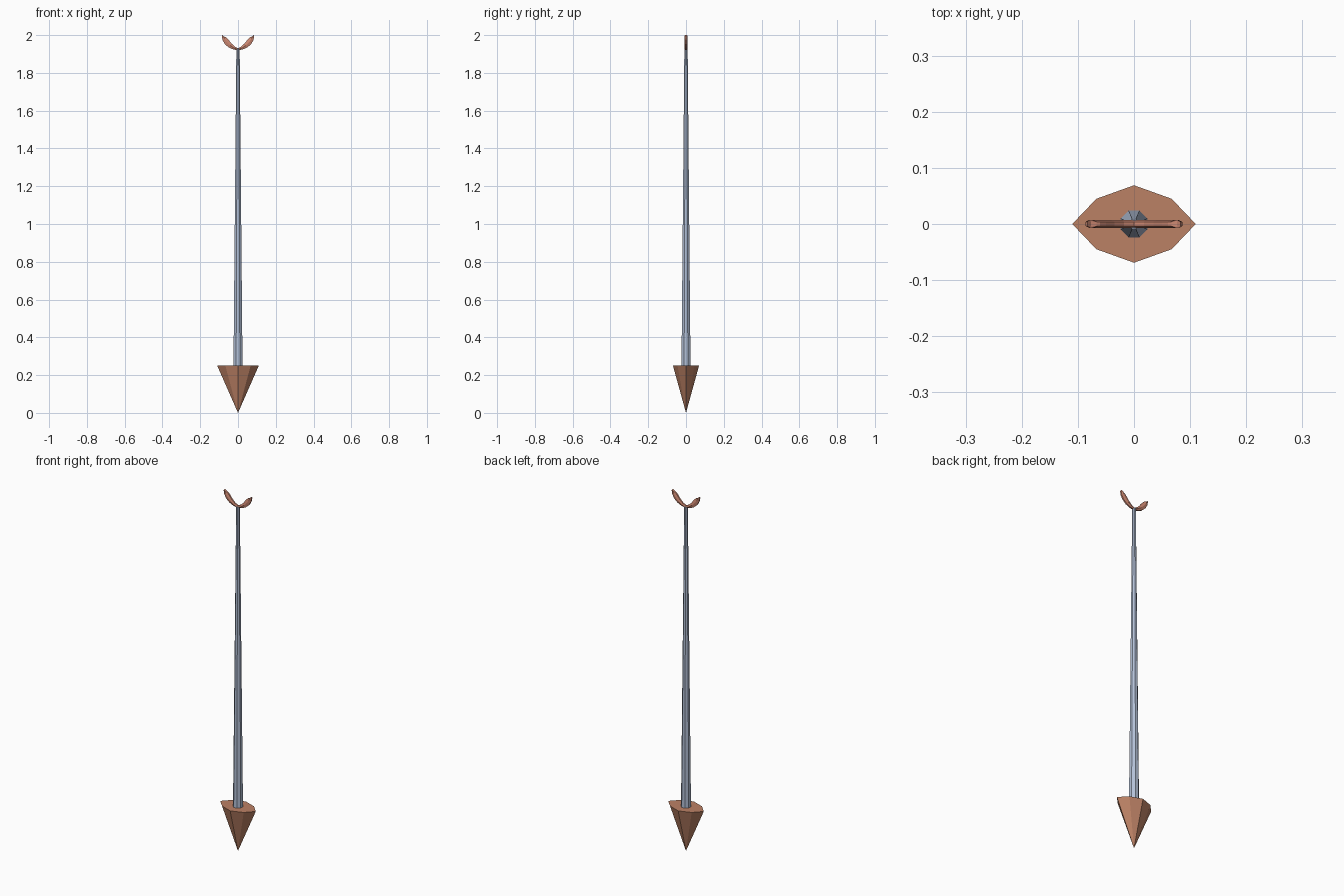
import bpy, bmesh, math

if "Cube" in bpy.data.objects:
    bpy.data.objects.remove(bpy.data.objects["Cube"])


def material(name, color):
    m = bpy.data.materials.new(name)
    m.diffuse_color = color
    m.use_nodes = True
    m.node_tree.nodes["Principled BSDF"].inputs["Base Color"].default_value = m.diffuse_color
    return m


def loft(name, rings, mat):
    """Join rings of equal point count; a one-point ring makes a tip."""
    bm = bmesh.new()
    vr = [[bm.verts.new(p) for p in r] for r in rings]
    for a, b in zip(vr, vr[1:]):
        n = max(len(a), len(b))
        for i in range(n):
            j = (i + 1) % n
            if len(a) == 1:
                bm.faces.new((a[0], b[j], b[i]))
            else:
                bm.faces.new((a[i], a[j], b[j], b[i]))
    for r in (vr[0], vr[-1]):
        if len(r) > 2:
            bm.faces.new(r)
    bmesh.ops.recalc_face_normals(bm, faces=bm.faces)
    me = bpy.data.meshes.new(name)
    bm.to_mesh(me)
    bm.free()
    me.materials.append(mat)
    ob = bpy.data.objects.new(name, me)
    bpy.context.collection.objects.link(ob)
    return ob


def octagon(r, z):
    return [(r * math.cos(math.radians(22.5 + 45 * i)),
             r * math.sin(math.radians(22.5 + 45 * i)), z) for i in range(8)]


copper = material("copper", (0.50, 0.22, 0.13, 1))
red_copper = material("red_copper", (0.62, 0.25, 0.17, 1))
steel = material("steel", (0.45, 0.53, 0.68, 1))

# Flattened eight-sided point
outline = [(0.11, 0), (0.067, 0.045), (0, 0.069), (-0.067, 0.045),
           (-0.11, 0), (-0.067, -0.045), (0, -0.069), (0.067, -0.045)]
loft("spear_point", [[(0, 0, 0)], [(x, y, 0.25) for x, y in outline]], copper)

# Tapered shaft
loft("shaft", [octagon(0.026, 0.24), octagon(0.0095, 1.928)], steel)

# Curved fork: outer and inner edge of one arm, mirrored across x
stations = [((0, 1.92), (0, 1.931)), ((0.025, 1.924), (0.018, 1.940)),
            ((0.05, 1.935), (0.035, 1.956)), ((0.07, 1.953), (0.050, 1.975)),
            ((0.082, 1.974), (0.061, 1.987)), ((0.086, 1.995), (0.067, 1.990)),
            ((0.083, 2.0), (0.077, 1.993))]
rings = []
for (ox, oz), (ix, iz) in stations:
    cx, cz = (ox + ix) / 2, (oz + iz) / 2
    rings.append([(ox, -0.004, oz), (cx, -0.0075, cz), (ix, -0.004, iz),
                  (ix, 0.004, iz), (cx, 0.0075, cz), (ox, 0.004, oz)])
mirrored = [[(-x, y, z) for x, y, z in r] for r in reversed(rings[1:])]
loft("fork", mirrored + rings, red_copper)
